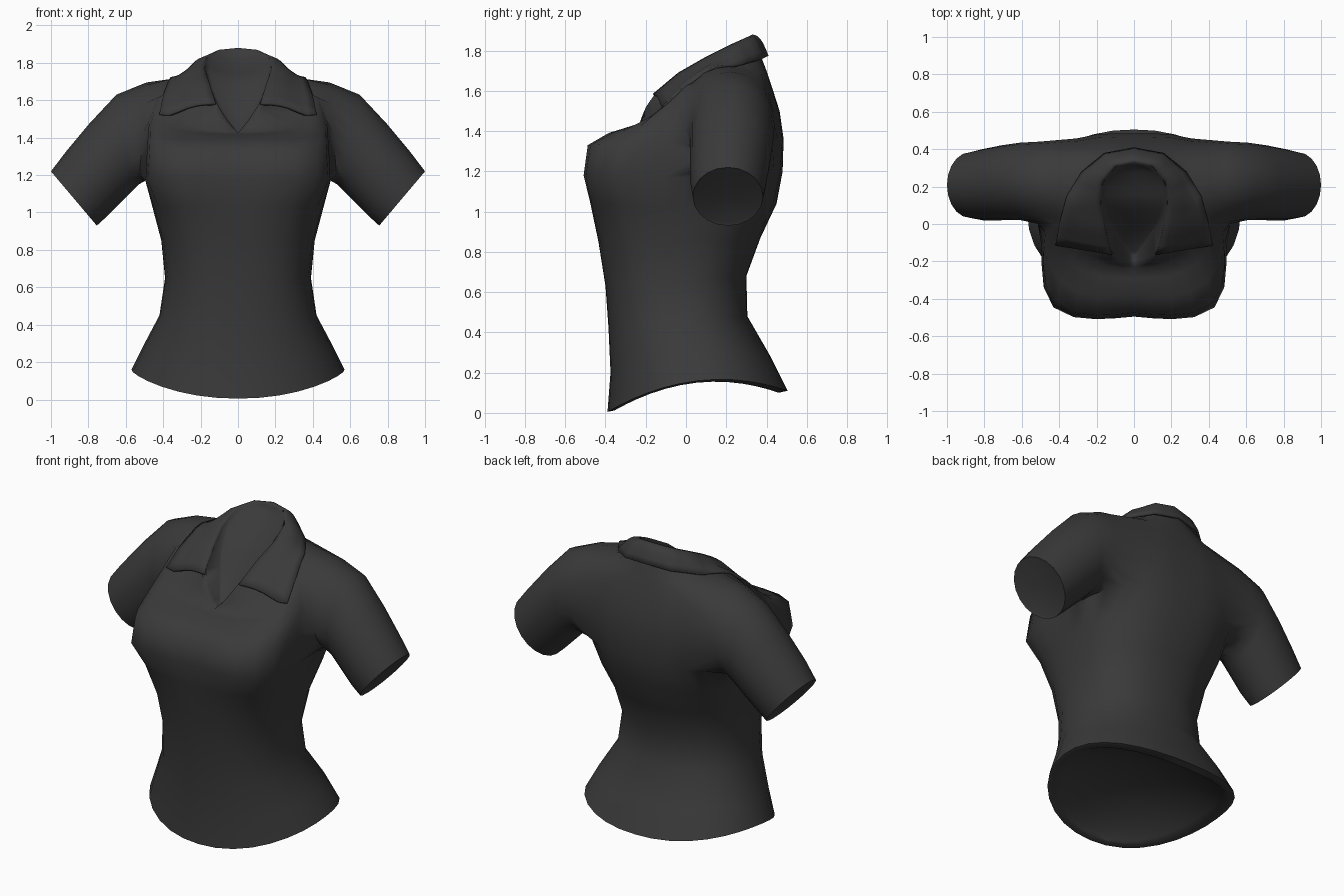
import bpy, bmesh, math
from mathutils import Vector
from mathutils.bvhtree import BVHTree

if "Cube" in bpy.data.objects:
    bpy.data.objects.remove(bpy.data.objects["Cube"])

fabric = bpy.data.materials.new("charcoal_fabric")
fabric.diffuse_color = (0.042, 0.042, 0.042, 1)
fabric.use_nodes = True
fabric.node_tree.nodes["Principled BSDF"].inputs["Base Color"].default_value = fabric.diffuse_color
HALF = 16  # columns from front centre to back centre


def lerp_path(path, t):
    """Point at fraction t along a polyline with evenly weighted points."""
    f = min(t, 0.99999) * (len(path) - 1)
    i = int(f)
    return Vector(path[i]).lerp(Vector(path[i + 1]), f - i)


def half_ring(path):
    """Sample a neckline path into one point per torso column."""
    pts = [lerp_path(path, k / HALF) for k in range(HALF + 1)]
    pts[0].x = pts[-1].x = 0
    return pts


def torso_ring(yf, zf, yb, zb, hw, zs, ef, eb, power):
    """Half a rounded body section, front centre to back centre."""
    pts = []
    for k in range(HALF + 1):
        a = math.pi * (k / HALF - 0.5)
        c, s = abs(math.cos(a)), math.sin(a)
        e = ef if s < 0 else eb
        r = (c ** e + abs(s) ** e) ** (-1 / e)
        v = r * s
        z = zf + (zb - zf) * (v + 1) / 2
        z += (zs - (zf + zb) / 2) * max(0, 1 - v * v) ** (power if s < 0 else min(power, 1.8))
        x = 0 if k in (0, HALF) else hw * r * c
        pts.append(Vector((x, (yf + yb) / 2 + (yb - yf) / 2 * v, z)))
    return pts


def close_opening(bm, verts, sag):
    """Span a half opening across to the middle with a dished surface."""
    widest = max(v.co.x for v in verts)
    prev = verts
    for s in (.9, .7, .4, 0):
        row = [verts[0]]
        for v in verts[1:-1]:
            d = sag * (1 - s * s) * v.co.x / widest
            row.append(bm.verts.new((v.co.x * s, v.co.y, v.co.z + d)))
        row.append(verts[-1])
        for k in range(len(row) - 1):
            quad = (prev[k], prev[k + 1], row[k + 1], row[k])
            bm.faces.new(list(dict.fromkeys(quad)))
        prev = row


def finish(bm, name):
    """Turn a right-hand half into a mirrored smooth object."""
    me = bpy.data.meshes.new(name)
    bm.to_mesh(me)
    bm.free()
    me.materials.append(fabric)
    ob = bpy.data.objects.new(name, me)
    bpy.context.collection.objects.link(ob)
    bpy.ops.object.select_all(action='DESELECT')
    ob.select_set(True)
    bpy.context.view_layer.objects.active = ob
    bpy.ops.object.shade_smooth_by_angle(angle=math.radians(75))
    m = ob.modifiers.new("mirror", 'MIRROR')
    m.use_clip = True
    m.merge_threshold = 0.002
    return ob


# Torso: front y, front z, back y, back z, half width, side z,
# front squareness, back squareness, side arch power
sections = [
    (-.355, .012, .46, .10, .54, .15, 2.1, 2.2, 1),   # turned-in hem
    (-.39, .005, .505, .11, .57, .16, 2.1, 2.2, 1),
    (-.375, .2, .42, .28, .505, .29, 2.2, 2.3, 1),
    (-.385, .42, .305, .48, .42, .45, 2.3, 2.3, 1),
    (-.40, .63, .30, .68, .39, .65, 2.5, 2.3, 1),
    (-.435, .85, .37, .87, .41, .85, 2.8, 2.4, 1),
    (-.475, 1.04, .45, 1.04, .455, 1.02, 3.4, 2.6, 1),
    (-.51, 1.18, .48, 1.2, .495, 1.17, 5, 3.0, 1),
    (-.49, 1.33, .485, 1.36, .488, 1.35, 4.6, 3.6, 1.4),
    (-.39, 1.39, .465, 1.5, .475, 1.51, 3.4, 3.8, 3.2),
    (-.29, 1.42, .43, 1.61, .43, 1.65, 2.8, 3.5, 3.4),
    (-.235, 1.43, .40, 1.70, .34, 1.70, 2.5, 3.0, 2.6),
]
rings = [torso_ring(*s) for s in sections]
for r in (7, 8, 9):                           # soft dip between the bust
    rings[r][0].y += .015
    rings[r][1].y += .006

# Neck stand, collar ridge and the recessed V neckline, front to back
back_neck = [(.17, .22, 1.83), (.10, .31, 1.87), (0, .33, 1.88)]
ridge = half_ring([(0, -.195, 1.425), (.06, -.185, 1.50), (.12, -.16, 1.59),
                   (.152, -.04, 1.685), (.18, .1, 1.77)] + back_neck)
stand = [Vector((p.x * 1.12, .1 + (p.y - .1) * 1.12, p.z - .07 * min(1, k / 6)))
         for k, p in enumerate(ridge)]
v_neck = half_ring([(0, -.175, 1.415), (.05, -.11, 1.475), (.10, -.04, 1.56),
                    (.145, .03, 1.66), (.17, .12, 1.765)]
                   + [(.162, .22, 1.82), (.095, .3, 1.862), (0, .32, 1.872)])
rings += [stand, ridge, v_neck]

bm = bmesh.new()
grid = [[bm.verts.new(p) for p in ring] for ring in rings]
R0, R1, K0, K1 = 7, 11, 7, 13                 # armhole block
for r in range(len(grid) - 1):
    for k in range(HALF):
        if not (R0 <= r < R1 and K0 <= k < K1):
            bm.faces.new((grid[r][k], grid[r][k + 1], grid[r + 1][k + 1], grid[r + 1][k]))

# Sleeve grows out of the armhole: top xz, bottom xz, centre y, half depth
loop = [grid[R0][k] for k in range(K0, K1)] + [grid[r][K1] for r in range(R0, R1)]
loop += [grid[R1][k] for k in range(K1, K0, -1)] + [grid[r][K0] for r in range(R1, R0, -1)]
sleeve = [
    (.49, 1.695, .53, 1.15, .22, .22),
    (.65, 1.63, .565, 1.115, .228, .207),
    (.795, 1.475, .63, 1.05, .22, .20),
    (.92, 1.325, .70, .98, .21, .19),
    (1.0, 1.22, .755, .93, .208, .175),
    (.985, 1.205, .76, .945, .208, .16),      # turned-in cuff
]
N = len(loop)
for tx, tz, bx, bz, yc, ry in sleeve:
    ring = []
    for i in range(N):
        a = math.radians(36 + 360 / N * i)
        h = (1 - math.sin(a)) / 2
        ring.append(bm.verts.new((bx + (tx - bx) * h, yc - ry * math.cos(a), bz + (tz - bz) * h)))
    for i in range(N):
        j = (i + 1) % N
        bm.faces.new((loop[i], loop[j], ring[j], ring[i]))
    loop = ring
# Sleeve lining disc, hem lining and neck lining
hub = bm.verts.new((.868, .208, 1.078))
for i in range(N):
    bm.faces.new((loop[i], loop[(i + 1) % N], hub))
close_opening(bm, grid[0], .10)
close_opening(bm, grid[-1], -.05)

bm.normal_update()
bmesh.ops.recalc_face_normals(bm, faces=bm.faces[:])
bm.faces.ensure_lookup_table()
if bm.faces[7 * HALF].normal.y > 0:           # bust face must point forward
    bmesh.ops.reverse_faces(bm, faces=bm.faces[:])
body_tree = BVHTree.FromBMesh(bm)
finish(bm, "shirt_body")

# Collar: folded strip from inner fold to outer edge, back centre to front point
fold = [(0, .33, 1.88), (.10, .31, 1.87), (.17, .22, 1.83), (.18, .1, 1.77),
        (.152, -.04, 1.69), (.12, -.165, 1.585)]
edge = [(0, .41, 1.775), (.16, .38, 1.76), (.28, .28, 1.735), (.36, .15, 1.69),
        (.395, .02, 1.61), (.42, -.115, 1.485)]
LEN, WID = 15, 6
bm = bmesh.new()
cg = []
for i in range(LEN + 1):
    a, b = lerp_path(fold, i / LEN), lerp_path(edge, i / LEN)
    row = []
    for j in range(WID + 1):
        t = j / WID
        p = a.lerp(b, t)
        p.z += .03 * math.sin(math.pi * t)
        if i == 0:
            p.x = 0
        hit = body_tree.ray_cast(Vector((p.x, p.y, 3)), Vector((0, 0, -1)))[0]
        if j and hit and hit.z < 1.8:
            p.z = max(p.z, hit.z + .012)      # rest on the shoulder
        row.append(bm.verts.new(p))
    cg.append(row)
for i in range(LEN):
    for j in range(WID):
        bm.faces.new((cg[i][j], cg[i][j + 1], cg[i + 1][j + 1], cg[i + 1][j]))
bm.normal_update()
if sum(f.normal.z for f in bm.faces) < 0:
    bmesh.ops.reverse_faces(bm, faces=bm.faces[:])
collar = finish(bm, "collar")
thick = collar.modifiers.new("thickness", 'SOLIDIFY')
thick.thickness = .015
thick.offset = -1
